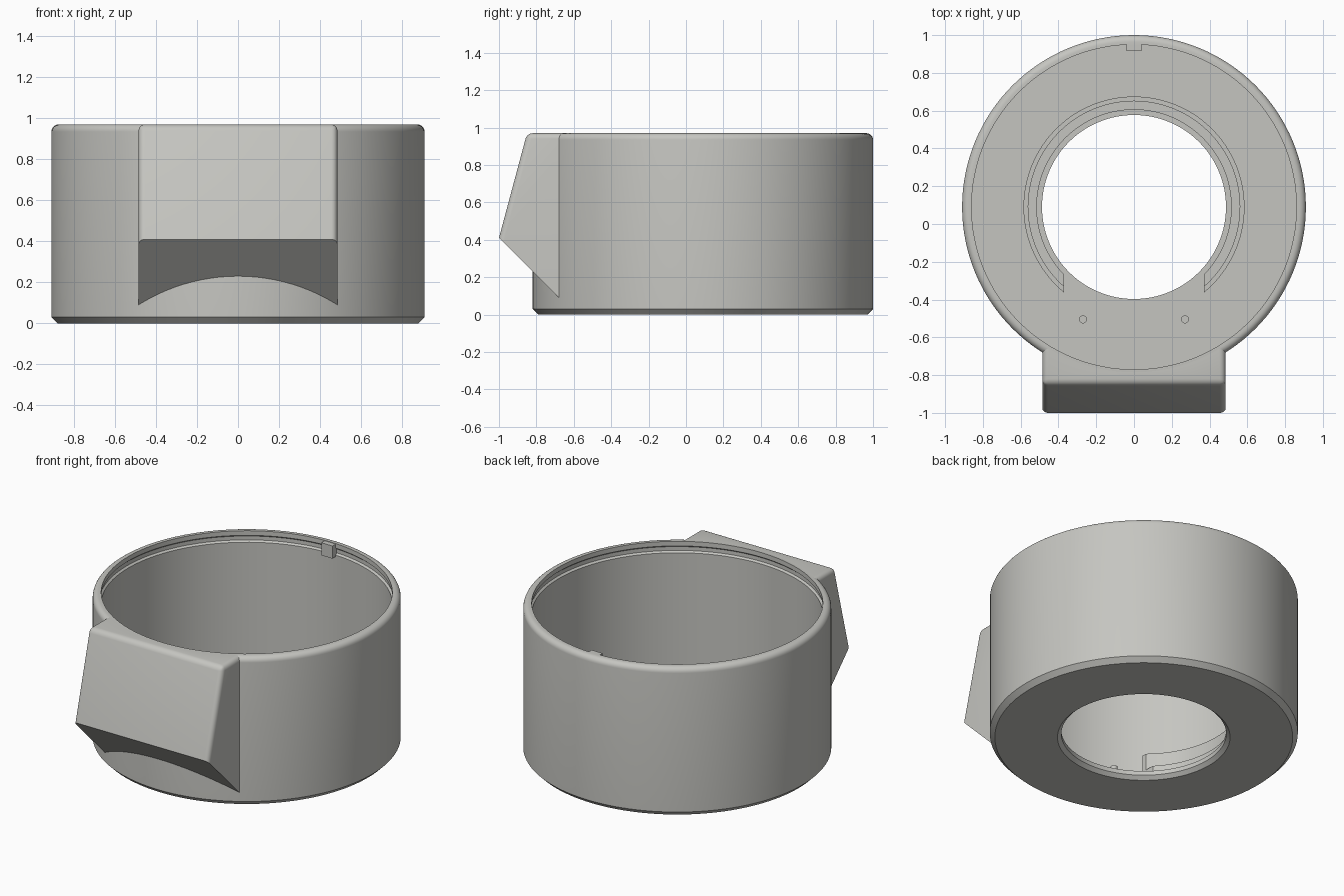
import bpy, bmesh, math

if "Cube" in bpy.data.objects:
    bpy.data.objects.remove(bpy.data.objects["Cube"])

CY = 0.09          # y of the ring axis
R = 0.91           # outer radius
H = 0.97           # height
FLOOR = 0.05

grey = bpy.data.materials.new("light grey")
grey.diffuse_color = (0.56, 0.56, 0.53, 1)
grey.use_nodes = True
grey.node_tree.nodes["Principled BSDF"].inputs["Base Color"].default_value = grey.diffuse_color


def finish(bm, name, angle=30):
    bmesh.ops.recalc_face_normals(bm, faces=bm.faces[:])
    me = bpy.data.meshes.new(name)
    bm.to_mesh(me)
    bm.free()
    ob = bpy.data.objects.new(name, me)
    bpy.context.collection.objects.link(ob)
    me.materials.append(grey)
    bpy.ops.object.select_all(action='DESELECT')
    ob.select_set(True)
    bpy.context.view_layer.objects.active = ob
    bpy.ops.object.shade_smooth_by_angle(angle=math.radians(angle))
    return ob


def lathe(name, profile, n, gap=0.0):
    """Revolve a closed (r, z) profile; gap leaves a straight slot |x| < gap at the front."""
    bm = bmesh.new()
    rings = []
    for i in range(n + 1 if gap else n):
        ring = []
        for r, z in profile:
            a0 = math.asin(gap / r)
            a = a0 + (2 * math.pi - 2 * a0) * i / n
            ring.append(bm.verts.new((r * math.sin(a), CY - r * math.cos(a), z)))
        rings.append(ring)
    m = len(profile)
    for i in range(n):
        p, q = rings[i], rings[(i + 1) % len(rings)]
        for j in range(m):
            k = (j + 1) % m
            bm.faces.new((p[j], p[k], q[k], q[j]))
    if gap:
        bm.faces.new(rings[0])
        bm.faces.new(rings[-1])
    return finish(bm, name)


def prism(points, x):
    """Extrude a (y, z) outline across x = -x .. x."""
    bm = bmesh.new()
    a = [bm.verts.new((-x, y, z)) for y, z in points]
    b = [bm.verts.new((x, y, z)) for y, z in points]
    bm.faces.new(a)
    bm.faces.new(b[::-1])
    for i in range(len(a)):
        j = (i + 1) % len(a)
        bm.faces.new((a[i], a[j], b[j], b[i]))
    return bm


# Cup body: chamfered base, rounded rim, snap groove inside the rim
rd = 0.035
rim = [(R - rd + rd * math.cos(t), H - rd + rd * math.sin(t))
       for t in [math.pi / 2 * i / 6 for i in range(7)]]
body = [(0.51, 0), (R - 0.03, 0), (R, 0.03)] + rim + [
    (0.86, H), (0.86, 0.94), (0.872, 0.93), (0.872, 0.905), (0.86, 0.895),
    (0.86, FLOOR), (0.487, FLOOR), (0.487, 0.022)]
lathe("cup_body", body, 128)

# Stepped collar around the opening, slotted at the front
lathe("stepped_collar", [(0.515, FLOOR - 0.01), (0.585, FLOOR - 0.01), (0.585, 0.21),
                         (0.56, 0.21), (0.56, 0.10), (0.515, 0.10)], 96, gap=0.37)

# Front block with sloped face and undercut
bm = prism([(-0.85, H), (-1.0, 0.41), (-0.60, 0.01), (-0.60, H)], 0.485)
edges = []
for e in bm.edges:
    (_, y1, z1), (_, y2, z2) = e.verts[0].co, e.verts[1].co
    on_top = z1 > 0.9 and z2 > 0.9 and not (y1 > -0.7 and y2 > -0.7)
    on_slope = max(y1, y2) < -0.8
    on_lip = z1 < 0.5 and z2 < 0.5
    if on_top or (on_slope and not on_lip):
        edges.append(e)
bmesh.ops.bevel(bm, geom=edges, offset=0.03, segments=5, profile=0.5, affect='EDGES')
block = finish(bm, "front_block")

# Trim the block to the body wall
bpy.ops.mesh.primitive_cylinder_add(vertices=128, radius=0.874, depth=3, location=(0, CY, 0.5))
cutter = bpy.context.object
cutter.name = "block_cutter"
cutter.hide_render = True
mod = block.modifiers.new("trim", 'BOOLEAN')
mod.operation = 'DIFFERENCE'
mod.solver = 'EXACT'
mod.object = cutter
bpy.context.view_layer.objects.active = block
bpy.ops.object.modifier_apply(modifier=mod.name)
bpy.data.objects.remove(cutter)

# Key tab inside the back of the rim
finish(prism([(0.915, 0.885), (0.955, 0.885), (0.955, H - 0.003), (0.915, H - 0.003)], 0.04), "key_tab")

# Two locating pins on the floor
for side, label in ((-1, "left"), (1, "right")):
    bm = bmesh.new()
    bmesh.ops.create_cone(bm, cap_ends=True, segments=24, radius1=0.021, radius2=0.021, depth=0.12)
    bmesh.ops.translate(bm, vec=(side * 0.27, CY - 0.595, 0.10), verts=bm.verts[:])
    finish(bm, label + "_pin")
